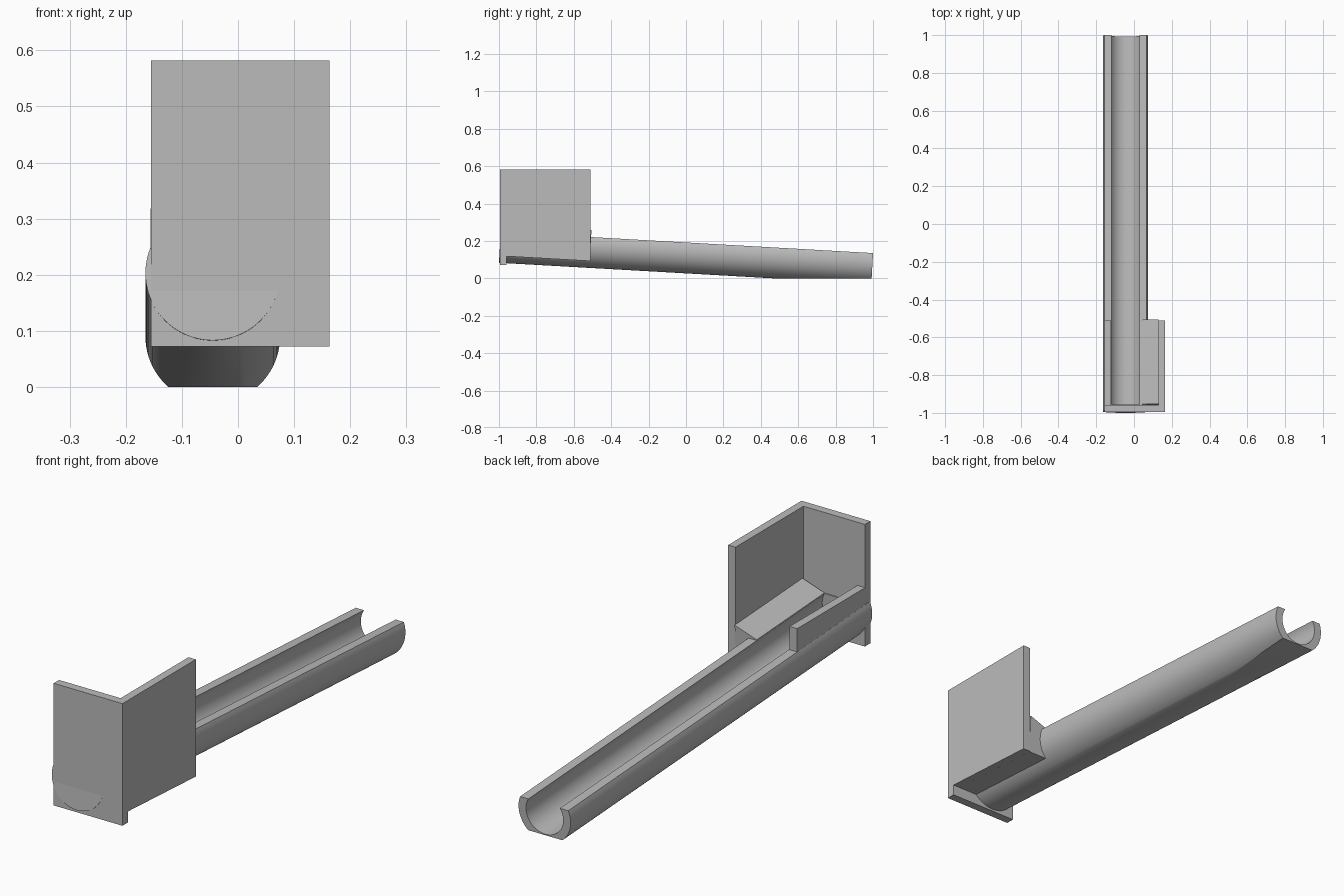
import bpy, bmesh, math
from mathutils import Vector

if "Cube" in bpy.data.objects:
    bpy.data.objects.remove(bpy.data.objects["Cube"], do_unlink=True)

grey = bpy.data.materials.new("plain grey")
grey.use_nodes = True
COLOUR = (0.5, 0.5, 0.5, 1)
grey.diffuse_color = COLOUR
grey.node_tree.nodes["Principled BSDF"].inputs["Base Color"].default_value = COLOUR

# Sloping axis of the chute: starts at the front, drops towards the back
SLOPE = math.atan(0.0567)
ALONG = Vector((0, math.cos(SLOPE), -math.sin(SLOPE)))
UP = Vector((0, math.sin(SLOPE), math.cos(SLOPE)))
SIDE = Vector((1, 0, 0))
START = Vector((-0.045, -0.9932, 0.203))
LENGTH = 1.994
OUTER, INNER, RIM = 0.12, 0.0858, 0.045
CAP = 0.036


def prism(name, ring, sweep, floor_cut=False):
    """Extrude a closed ring of points along a vector."""
    bm = bmesh.new()
    face = bm.faces.new([bm.verts.new(p) for p in ring])
    new = bmesh.ops.extrude_face_region(bm, geom=[face])["geom"]
    bmesh.ops.translate(bm, vec=sweep,
                        verts=[g for g in new if isinstance(g, bmesh.types.BMVert)])
    if floor_cut:
        geom = bm.verts[:] + bm.edges[:] + bm.faces[:]
        bmesh.ops.bisect_plane(bm, geom=geom, plane_co=(0, 0, 0),
                               plane_no=(0, 0, 1), clear_inner=True)
        bmesh.ops.holes_fill(bm, edges=[e for e in bm.edges if e.is_boundary])
    bmesh.ops.recalc_face_normals(bm, faces=bm.faces)
    mesh = bpy.data.meshes.new(name)
    bm.to_mesh(mesh)
    bm.free()
    mesh.materials.append(grey)
    obj = bpy.data.objects.new(name, mesh)
    bpy.context.collection.objects.link(obj)
    bpy.ops.object.select_all(action="DESELECT")
    obj.select_set(True)
    bpy.context.view_layer.objects.active = obj
    bpy.ops.object.shade_smooth_by_angle(angle=math.radians(25))
    return obj


def sloped(name, profile, s0, s1, floor_cut=False):
    """Cross-section (sideways, up) swept along the chute axis."""
    ring = [START + SIDE * x + UP * v + ALONG * s0 for x, v in profile]
    return prism(name, ring, ALONG * (s1 - s0), floor_cut)


def panel(name, x0, x1, outline):
    """Side outline (y, z) given a thickness in x."""
    return prism(name, [Vector((x0, y, z)) for y, z in outline], SIDE * (x1 - x0))


def arc(radius, start, end, steps):
    angles = [start + (end - start) * i / steps for i in range(steps + 1)]
    return [(radius * math.cos(a), radius * math.sin(a)) for a in angles]


def cradle(radius):
    """Arc from the left rim, under the axis, to the right rim."""
    a = math.asin(RIM / radius)
    return arc(radius, -math.pi - a, a, 56)


def axis_z(y):
    return START.z - (y - START.y) * math.tan(SLOPE)


# Open channel, flattened underneath where it meets the ground
sloped("channel", cradle(OUTER) + cradle(INNER)[::-1], CAP, LENGTH, True)
sloped("channel_end_cap", cradle(OUTER), 0, CAP)

# Upright panels around the loading end
FRONT, BACK = -0.995, -0.511
PLATE_BACK = -0.959
panel("front_plate", -0.155, 0.163,
      [(FRONT, 0.072), (PLATE_BACK, 0.072), (PLATE_BACK, 0.582), (FRONT, 0.582)])
panel("side_wall", 0.129, 0.163,
      [(PLATE_BACK, axis_z(PLATE_BACK) - 0.083), (BACK, axis_z(BACK) - 0.083),
       (BACK, 0.582), (PLATE_BACK, 0.582)])
panel("low_rail", -0.156, -0.121,
      [(PLATE_BACK, axis_z(PLATE_BACK) + 0.04), (BACK, axis_z(BACK) + 0.04),
       (BACK, 0.318), (PLATE_BACK, 0.318)])

# Sloping ledge that joins the side wall to the channel
ledge = [(0.174, 0.083), (0.174, -0.083)]
ledge += arc(0.1, math.radians(-56), math.radians(20), 12)
ledge += [(0.0735, 0.043), (0.0735, 0.048)]
sloped("ledge", ledge, CAP, 0.484)
